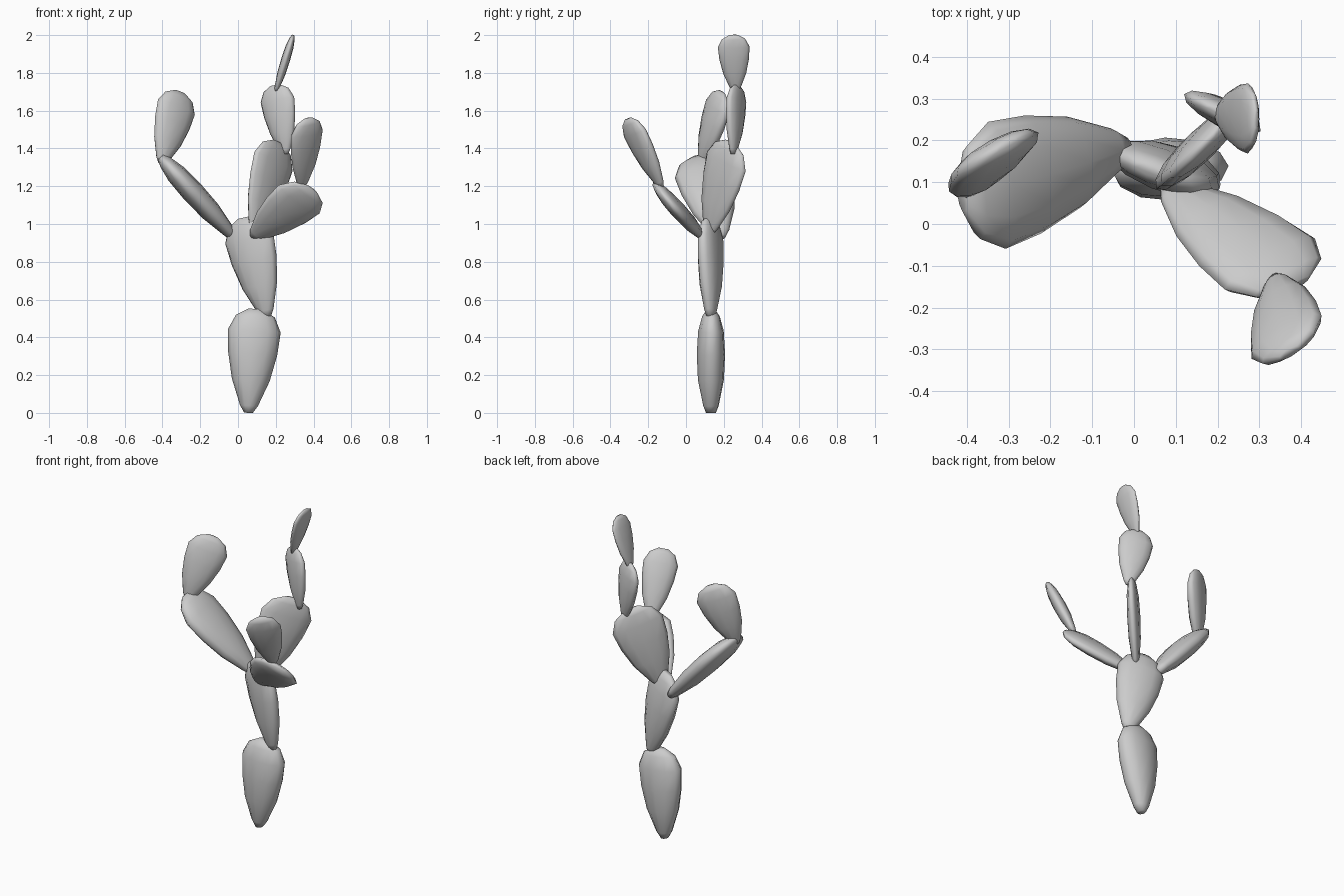
import bpy, bmesh, math
from mathutils import Vector

if "Cube" in bpy.data.objects:
    bpy.data.objects.remove(bpy.data.objects["Cube"])

# Pad shape along its axis: (position, width factor, thickness factor)
PROFILE = [(0, .16, .35), (.07, .34, .55), (.32, .72, .92), (.57, .93, 1),
           (.79, 1, .9), (.93, .74, .62), (1, .28, .28)]
SIDES = 12


def pad(name, base, tip, across, width, thick):
    """Flattened egg-shaped cactus pad, narrow at the base, broad near the tip."""
    base, tip = Vector(base), Vector(tip)
    axis = tip - base
    n = axis.normalized()
    w = Vector(across)
    w = (w - n * w.dot(n)).normalized()
    d = n.cross(w)
    bm = bmesh.new()
    rings = []
    for t, fw, ft in PROFILE:
        ring = []
        for i in range(SIDES):
            a = 2 * math.pi * i / SIDES
            p = (base + axis * t + w * (math.cos(a) * fw * width / 2)
                 + d * (math.sin(a) * ft * thick / 2))
            ring.append(bm.verts.new(p))
        rings.append(ring)
    for r0, r1 in zip(rings, rings[1:]):
        for i in range(SIDES):
            j = (i + 1) % SIDES
            bm.faces.new((r0[i], r0[j], r1[j], r1[i]))
    bm.faces.new(rings[0][::-1])
    bm.faces.new(rings[-1])
    bmesh.ops.recalc_face_normals(bm, faces=bm.faces)
    for f in bm.faces:
        f.smooth = True
    me = bpy.data.meshes.new(name)
    bm.to_mesh(me)
    bm.free()
    ob = bpy.data.objects.new(name, me)
    bpy.context.collection.objects.link(ob)
    return ob


# Trunk
pad("trunk_lower_pad", (.055, .132, .0), (.095, .132, .55), (1, .05, 0), .28, .15)
pad("trunk_upper_pad", (.153, .13, .505), (.035, .132, 1.035), (1, -.4, .2), .28, .11)
# Left branch
pad("left_arm_pad", (-.02, .185, .93), (-.41, .068, 1.355), (.13, -.98, -.14), .31, .12)
pad("left_end_pad", (-.405, .08, 1.32), (-.305, .19, 1.698), (.85, .5, 0), .235, .085)
# Middle branch
pad("middle_arm_pad", (.085, .12, .95), (.215, .238, 1.432), (.7, .7, 0), .305, .075)
pad("middle_second_pad", (.252, .25, 1.37), (.197, .272, 1.735), (.9, -.44, .1), .2, .07)
pad("middle_end_pad", (.2, .262, 1.7), (.292, .25, 2.0), (0, 1, 0), .168, .048)
# Right branch
pad("right_arm_pad", (.08, .09, .93), (.39, -.145, 1.185), (.68, .45, -.55), .29, .085)
pad("right_end_pad", (.338, -.13, 1.195), (.372, -.308, 1.558), (.83, .5, .2), .2, .075)
